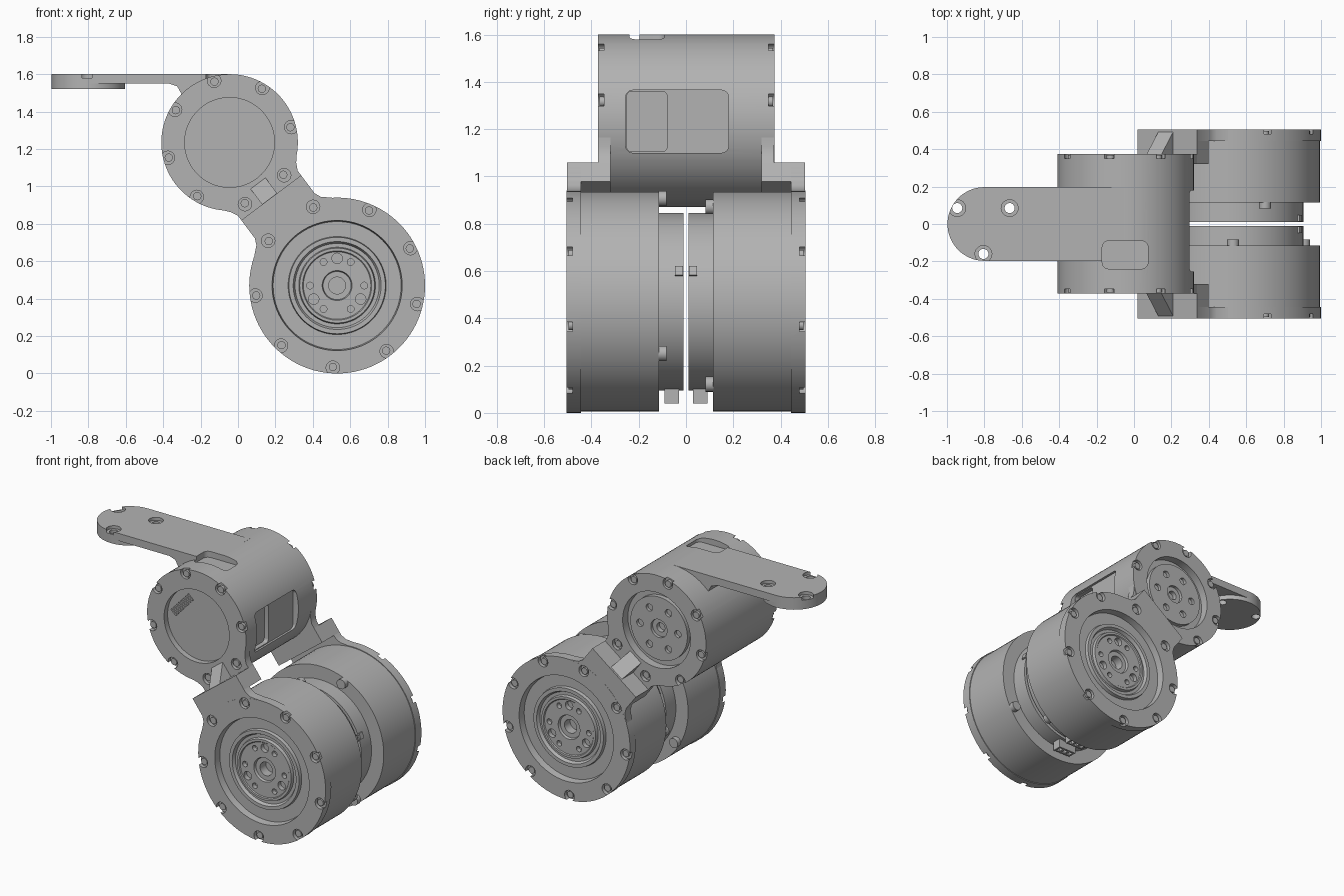
import bpy, bmesh
from math import cos, sin, radians, pi
from mathutils import Matrix, Vector

cube = bpy.data.objects.get("Cube")
if cube:
    bpy.data.objects.remove(cube, do_unlink=True)

grey = bpy.data.materials.new("machined_grey")
grey.use_nodes = True
grey.diffuse_color = (0.45, 0.45, 0.45, 1)
grey.node_tree.nodes["Principled BSDF"].inputs["Base Color"].default_value = (0.45, 0.45, 0.45, 1)

UP = Vector((-0.045, 0, 1.235))      # upper motor axis
LOW = Vector((0.53, 0, 0.47))        # lower motor axis
ALONG = (LOW - UP).normalized()      # direction of the neck
ACROSS = Vector((-ALONG.z, 0, ALONG.x))
parts = []


def finish(name, bm):
    bmesh.ops.recalc_face_normals(bm, faces=bm.faces[:])
    mesh = bpy.data.meshes.new(name)
    bm.to_mesh(mesh)
    bm.free()
    mesh.materials.append(grey)
    ob = bpy.data.objects.new(name, mesh)
    bpy.context.collection.objects.link(ob)
    parts.append(ob)
    return ob


def lathe(name, centre, profile, side=1):
    """Spin (radius, y) points about a y axis."""
    bm = bmesh.new()
    vs = [bm.verts.new(centre + Vector((r, y * side, 0))) for r, y in profile]
    edges = [bm.edges.new(p) for p in zip(vs, vs[1:])]
    bmesh.ops.spin(bm, geom=vs + edges, cent=centre, axis=(0, 1, 0), angle=2 * pi, steps=96)
    bmesh.ops.remove_doubles(bm, verts=bm.verts[:], dist=0.0005)
    return finish(name, bm)


def add_cyl(bm, pos, radius, length, axis="Y", segs=24):
    rot = Matrix.Rotation(pi / 2, 4, "X") if axis == "Y" else Matrix()
    bmesh.ops.create_cone(bm, cap_ends=True, segments=segs, radius1=radius, radius2=radius,
                          depth=length, matrix=Matrix.Translation(pos) @ rot)


def add_prism(bm, points, offset):
    face = bm.faces.new([bm.verts.new(p) for p in points])
    new = bmesh.ops.extrude_face_region(bm, geom=[face])["geom"]
    moved = [v for v in new if isinstance(v, bmesh.types.BMVert)]
    bmesh.ops.translate(bm, verts=moved, vec=offset)


def prism(name, points, offset):
    bm = bmesh.new()
    add_prism(bm, points, offset)
    return finish(name, bm)


def box(bm, pos, size, angle=0):
    m = Matrix.Translation(pos) @ Matrix.Rotation(angle, 4, "Y") @ Matrix.Diagonal((*size, 1))
    bmesh.ops.create_cube(bm, size=1, matrix=m)


def rounded(u0, u1, v0, v1, r):
    """Rounded rectangle outline."""
    out = []
    for u, v, start in ((u1 - r, v1 - r, 0), (u0 + r, v1 - r, 90), (u0 + r, v0 + r, 180), (u1 - r, v0 + r, 270)):
        out += [(u + r * cos(radians(start + a)), v + r * sin(radians(start + a))) for a in range(0, 91, 18)]
    return out


def cut(ob, fill):
    """Subtract the solids that fill(bm) makes from ob."""
    bm = bmesh.new()
    fill(bm)
    cutter = finish("cutter", bm)
    parts.remove(cutter)
    cutter.hide_render = True
    mod = ob.modifiers.new("cut", "BOOLEAN")
    mod.operation, mod.solver, mod.object = "DIFFERENCE", "EXACT", cutter
    deps = bpy.context.evaluated_depsgraph_get()
    mesh = bpy.data.meshes.new_from_object(ob.evaluated_get(deps))
    ob.modifiers.clear()
    ob.data = mesh
    bpy.data.objects.remove(cutter, do_unlink=True)


def ring(centre, radius, y, first, count):
    for k in range(count):
        a = radians(first + 360 / count * k)
        yield centre + Vector((radius * cos(a), y, radius * sin(a)))


def bores(centre, radius, y, first, count, r, depth):
    def fill(bm):
        for p in ring(centre, radius, y, first, count):
            add_cyl(bm, p, r, depth * 2)
    return fill


def studs(name, centre, radius, y, first, count, r, length):
    bm = bmesh.new()
    for p in ring(centre, radius, y, first, count):
        add_cyl(bm, p, r, length, segs=16)
    finish(name, bm)


def neck_points(tw, y):
    return [UP + ALONG * t + ACROSS * w + Vector((0, y, 0)) for t, w in tw]


def mirrored(tw):
    return tw + [(t, -w) for t, w in reversed(tw)]


# Upper motor: closed cover in front, output hub behind
upper = lathe("upper_motor", UP, [
    (0, -0.335), (0.24, -0.335), (0.24, -0.372), (0.365, -0.372), (0.365, 0.375), (0.25, 0.375),
    (0.25, 0.32), (0.21, 0.32), (0.21, 0.35), (0.06, 0.35), (0.06, 0.33), (0.03, 0.33), (0.03, 0.3), (0, 0.3)])


def windows(bm):
    # Side window, with its deeper half
    add_prism(bm, [(0.28, y, z) for y, z in rounded(-0.255, 0.18, 1.1, 1.365, 0.03)], (0.2, 0, 0))


def deep_window(bm):
    add_prism(bm, [(0.25, y, z) for y, z in rounded(-0.25, -0.08, 1.105, 1.36, 0.02)], (0.2, 0, 0))


def top_pocket(bm):
    add_prism(bm, [(x, y, 1.56) for x, y in rounded(-0.17, 0.075, -0.24, -0.09, 0.035)], (0, 0, 0.2))


for fill in (windows, deep_window, top_pocket, bores(UP, 0.14, 0.35, 0, 6, 0.024, 0.02)):
    cut(upper, fill)
for y in (-0.372, 0.375):
    cut(upper, bores(UP, 0.34, y, 14, 8, 0.036, 0.025))
    studs("upper_bolts", UP, 0.335, y * 0.95, 14, 8, 0.022, 0.025)

# Cover vents
bm = bmesh.new()
for k in range(8):
    f = k / 7
    box(bm, (-0.235 + 0.12 * f, -0.337, 1.265 + 0.13 * f), (0.05, 0.012, 0.011), radians(42))
finish("cover_vents", bm)

# Mounting arm and its round end pad
outline = [(-0.8, 1.6), (-0.8, 1.55), (-0.37, 1.55), (-0.325, 1.535), (-0.3, 1.49), (-0.05, 1.4), (-0.05, 1.6)]
arm = prism("mounting_arm", [(x, -0.197, z) for x, z in outline], (0, 0.394, 0))
cut(arm, top_pocket)
bm = bmesh.new()
add_cyl(bm, (-0.8, 0, 1.56), 0.197, 0.08, "Z", 64)
pad = finish("arm_pad", bm)


def pad_holes(r, z, length):
    def fill(bm):
        for x, y in ((-0.945, 0.085), (-0.665, 0.085), (-0.805, -0.16)):
            add_cyl(bm, (x, y, z), r, length, "Z")
    return fill


for ob in (arm, pad):
    cut(ob, pad_holes(0.027, 1.56, 0.3))
    cut(ob, pad_holes(0.045, 1.62, 0.08))

# Lower motor pair with brackets, front and back
for side, label in ((-1, "front"), (1, "back")):
    motor = lathe(label + "_motor", LOW, [
        (0, 0.01), (0.375, 0.01), (0.375, 0.115), (0.465, 0.115), (0.465, 0.445), (0.47, 0.445), (0.47, 0.505),
        (0.348, 0.505), (0.342, 0.46), (0.262, 0.46), (0.258, 0.482), (0.235, 0.482), (0.225, 0.462),
        (0.205, 0.462), (0.2, 0.482), (0.185, 0.482), (0.18, 0.476), (0.08, 0.476), (0.075, 0.46),
        (0.045, 0.46), (0.045, 0.4), (0, 0.4)], side)
    cut(motor, bores(LOW, 0.145, 0.476 * side, 90, 3, 0.028, 0.03))
    cut(motor, bores(LOW, 0.145, 0.476 * side, 0, 6, 0.018, 0.03))

    # Bracket: outer plate, stepped block, upper cheek and sloped gusset
    plate = prism(label + "_bracket_plate", neck_points(
        mirrored([(0.37, 0.2), (0.49, 0.2), (0.525, 0.215), (0.565, 0.26)]), 0.444 * side), (0, 0.06 * side, 0))
    prism(label + "_bracket_block", neck_points(
        mirrored([(0.37, 0.2), (0.47, 0.2)]), 0.32 * side), (0, 0.184 * side, 0))
    cheek = prism(label + "_bracket_cheek", neck_points(
        mirrored([(0.25, 0.262), (0.3, 0.22), (0.34, 0.2), (0.4, 0.2)]), 0.32 * side), (0, 0.052 * side, 0))
    cut(cheek, bores(UP, 0.34, 0.373 * side, 14, 8, 0.036, 0.025))
    wedge = [UP + ALONG * t - ACROSS * 0.06 + Vector((0, y * side, 0))
             for t, y in ((0.26, 0.365), (0.38, 0.365), (0.38, 0.503))]
    prism(label + "_gusset", wedge, ACROSS * 0.1)

    # Rim bolts in open counterbores
    for ob in (motor, plate):
        cut(ob, bores(LOW, 0.44, 0.505 * side, 27, 9, 0.036, 0.025))
    studs(label + "_rim_bolts", LOW, 0.436, 0.485 * side, 27, 9, 0.022, 0.022)

    # Inner screws, rim tabs and cable connector
    studs(label + "_inner_screws", LOW, 0.437, 0.1 * side, 90 if side < 0 else 67, 3, 0.032, 0.034)
    bm = bmesh.new()
    for a in (20, 135, 250):
        p = LOW + Vector((0.37 * cos(radians(a)), 0.03 * side, 0.37 * sin(radians(a))))
        box(bm, p, (0.03, 0.035, 0.04), -radians(a))
    finish(label + "_rim_tabs", bm)
    bm = bmesh.new()
    box(bm, (LOW.x, 0.06 * side, 0.085), (0.13, 0.06, 0.09))
    connector = finish(label + "_connector", bm)

    def pins(bm):
        for k in range(3):
            box(bm, (LOW.x - 0.04 + 0.04 * k, 0.06 * side, 0.04), (0.025, 0.035, 0.05))
    cut(connector, pins)

# Smooth shading with sharp edges
bpy.ops.object.select_all(action="DESELECT")
for ob in parts:
    ob.select_set(True)
bpy.context.view_layer.objects.active = parts[0]
bpy.ops.object.shade_smooth_by_angle(angle=radians(30))
